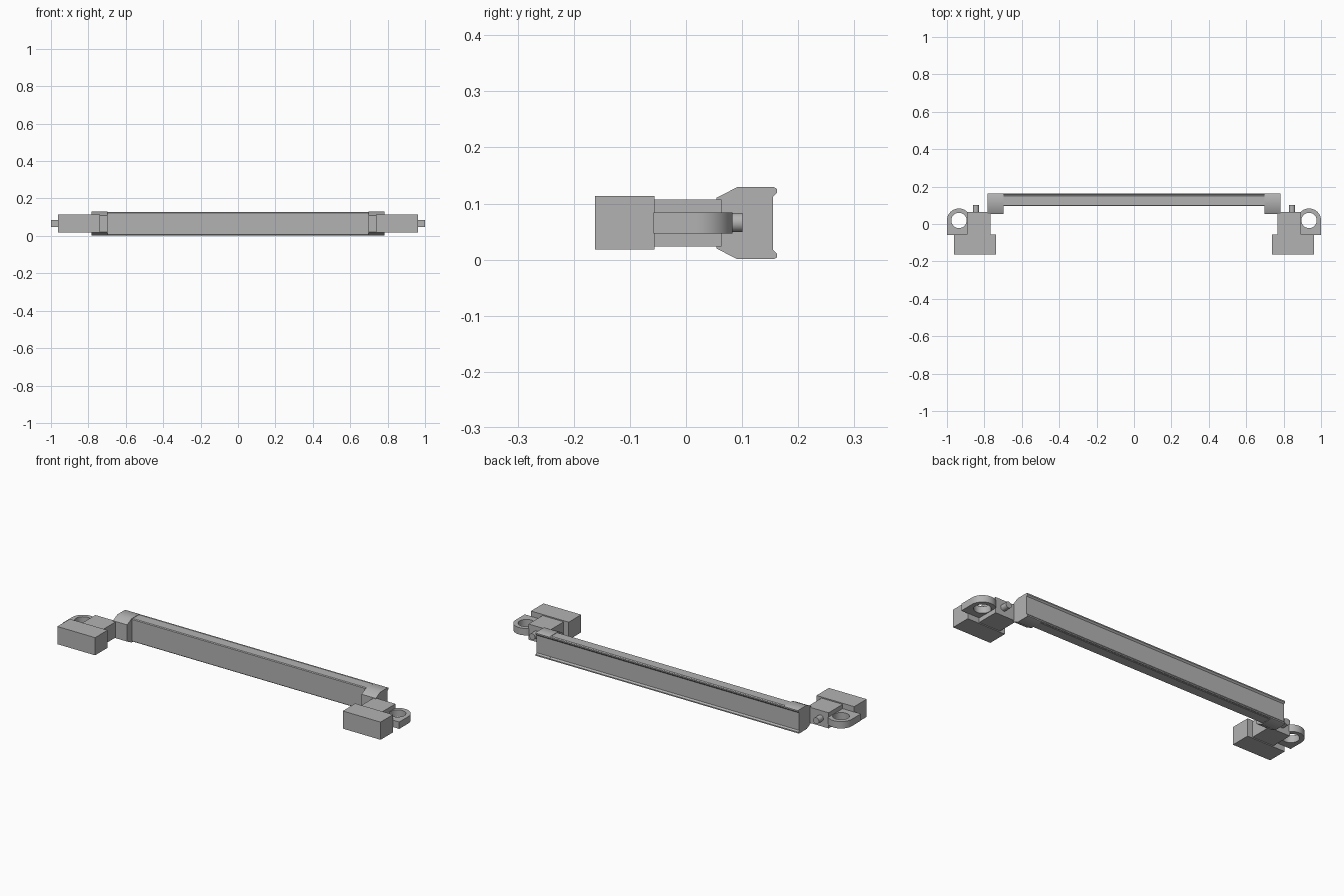
import bpy, bmesh, math
from mathutils import Matrix, Vector

cube = bpy.data.objects.get("Cube")
if cube:
    bpy.data.objects.remove(cube, do_unlink=True)

# One plain grey for every part
grey = bpy.data.materials.new("plain_grey")
grey.use_nodes = True
colour = (0.45, 0.45, 0.45, 1)
grey.diffuse_color = colour
grey.node_tree.nodes["Principled BSDF"].inputs["Base Color"].default_value = colour


def finish(bm, name, smooth=None):
    bmesh.ops.recalc_face_normals(bm, faces=bm.faces)
    mesh = bpy.data.meshes.new(name)
    bm.to_mesh(mesh)
    bm.free()
    mesh.materials.append(grey)
    obj = bpy.data.objects.new(name, mesh)
    bpy.context.collection.objects.link(obj)
    if smooth:
        bpy.ops.object.select_all(action="DESELECT")
        obj.select_set(True)
        bpy.context.view_layer.objects.active = obj
        bpy.ops.object.shade_smooth_by_angle(angle=math.radians(smooth))
    return obj


def box(name, x, y, z):
    bm = bmesh.new()
    bmesh.ops.create_cube(bm, size=1)
    for v in bm.verts:
        v.co = [lo + (c + 0.5) * (hi - lo) for c, (lo, hi) in zip(v.co, (x, y, z))]
    return finish(bm, name)


def extrude(name, points, vector, smooth=None):
    bm = bmesh.new()
    face = bm.faces.new([bm.verts.new(p) for p in points])
    new = bmesh.ops.extrude_face_region(bm, geom=[face])["geom"]
    bmesh.ops.translate(bm, vec=vector, verts=[e for e in new if isinstance(e, bmesh.types.BMVert)])
    return finish(bm, name, smooth)


MID = 0.065  # height of the horizontal symmetry plane


def bar(name, half, x0, x1, smooth=None):
    """Sweep a (y, height above mid) half section, mirrored in height, along x."""
    section = half + [(y, -h) for y, h in reversed(half)]
    return extrude(name, [(x0, y, MID + h) for y, h in section], Vector((x1 - x0, 0, 0)), smooth)


# Long rail with a recessed back between two lips
bar("rail", [(0.096, 0.058), (0.1, 0.062), (0.15, 0.062), (0.152, 0.06), (0.156, 0.06),
             (0.158, 0.063), (0.162, 0.061), (0.162, 0.055), (0.155, 0.047)], -0.71, 0.71)

for side, s in (("left", 1), ("right", -1)):
    def span(a, b):
        return tuple(sorted((s * a, s * b)))

    # End cap with sloping front shoulders and rear lips
    bar("end_cap_" + side, [(0.054, 0.045), (0.091, 0.064), (0.157, 0.064), (0.162, 0.061),
                            (0.162, 0.054), (0.155, 0.047)], *span(0.697, 0.782), smooth=35)

    # Mounting block and the link behind it
    box("front_block_" + side, span(0.737, 0.962), (-0.162, -0.056), (0.018, 0.113))
    box("link_block_" + side, span(0.767, 0.893), (-0.058, 0.063), (0.023, 0.107))

    # Eye lug: rounded plate with a round hole, bridged as matching loops
    centre, radius, hole, steps = Vector((0.936, 0.019)), 0.064, 0.041, 48
    bm = bmesh.new()
    rings = []
    for z in (0.047, 0.084):
        outer, inner = [], []
        for i in range(steps):
            a = math.tau * i / steps
            d = Vector((math.cos(a), math.sin(a)))
            if d.y >= 0:
                p = centre + d * radius
            else:  # square lower half, stretched to meet the front block
                k = 1 / max(abs(d.x), abs(d.y))
                p = centre + Vector((d.x * k * radius, d.y * k * 0.077))
            q = centre + d * hole
            outer.append(bm.verts.new((s * p.x, p.y, z)))
            inner.append(bm.verts.new((s * q.x, q.y, z)))
        rings.append((outer, inner))
    (o0, i0), (o1, i1) = rings
    for a, b in ((o0, i0), (i0, i1), (i1, o1), (o1, o0)):
        for i in range(steps):
            j = (i + 1) % steps
            bm.faces.new((a[i], a[j], b[j], b[i]))
    finish(bm, "eye_lug_" + side, 30)

    # Short pin on the back of the link
    bm = bmesh.new()
    bmesh.ops.create_cone(bm, cap_ends=True, segments=24, radius1=0.017, radius2=0.017, depth=0.06,
                          matrix=Matrix.Translation((s * 0.845, 0.071, 0.066)) @ Matrix.Rotation(math.pi / 2, 4, "X"))
    finish(bm, "pin_" + side, 30)
